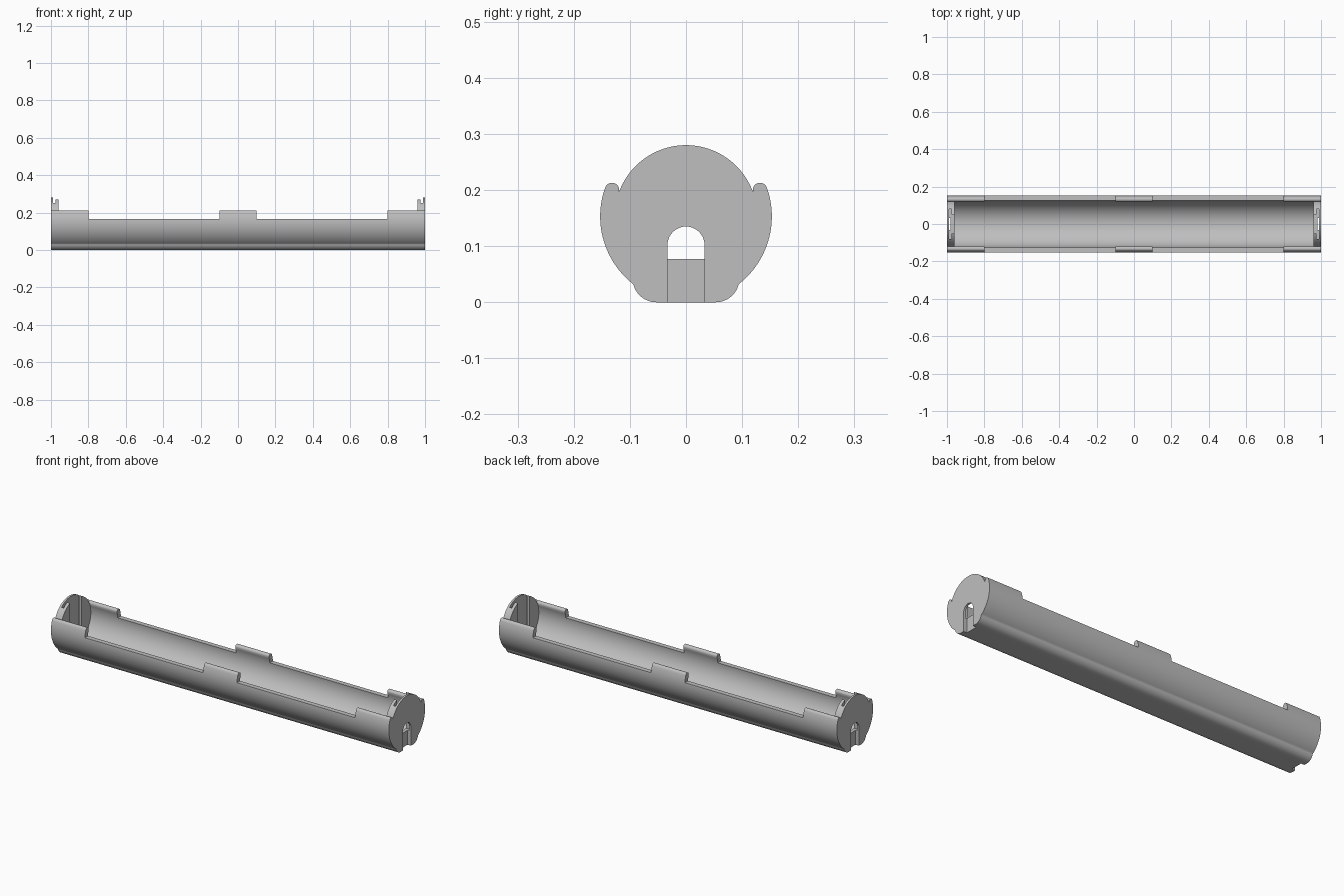
import bpy, bmesh
from math import cos, sin, radians

cube = bpy.data.objects.get("Cube")
if cube:
    bpy.data.objects.remove(cube)

AXIS_Z = 0.153       # height of the tube axis
R_OUT, R_IN = 0.153, 0.127
TIP = 19.6           # angle of the clip tips above the axis

grey = bpy.data.materials.new("plain grey plastic")
grey.use_nodes = True
grey.diffuse_color = (0.52, 0.52, 0.52, 1)
grey.node_tree.nodes["Principled BSDF"].inputs["Base Color"].default_value = grey.diffuse_color


def arc(cy, cz, r, a0, a1, n):
    angles = [radians(a0 + (a1 - a0) * i / n) for i in range(n + 1)]
    return [(cy + r * cos(a), cz + r * sin(a)) for a in angles]


def prism(name, outline, x0, x1):
    """Extrude a (y, z) outline along x."""
    bm = bmesh.new()
    face = bm.faces.new([bm.verts.new((x0, y, z)) for y, z in outline])
    ext = bmesh.ops.extrude_face_region(bm, geom=[face])
    moved = [v for v in ext["geom"] if isinstance(v, bmesh.types.BMVert)]
    bmesh.ops.translate(bm, verts=moved, vec=(x1 - x0, 0, 0))
    bmesh.ops.recalc_face_normals(bm, faces=bm.faces)
    mesh = bpy.data.meshes.new(name)
    bm.to_mesh(mesh)
    bm.free()
    mesh.materials.append(grey)
    obj = bpy.data.objects.new(name, mesh)
    bpy.context.collection.objects.link(obj)
    return obj


def rect(half_width, z0, z1):
    return [(-half_width, z0), (half_width, z0), (half_width, z1), (-half_width, z1)]


def cut(target, outline, x0, x1):
    cutter = prism("cutter", outline, x0, x1)
    cutter.hide_render = True
    mod = target.modifiers.new("cut", "BOOLEAN")
    mod.operation, mod.solver, mod.object = "DIFFERENCE", "EXACT", cutter
    bpy.context.view_layer.objects.active = target
    bpy.ops.object.modifier_apply(modifier=mod.name)
    bpy.data.objects.remove(cutter)


# Full cross-section: rounded foot, outer wall, round clip tip, end plate top
half = arc(0.053, 0.042, 0.042, -90, -16, 10)
half += arc(0, AXIS_Z, R_OUT, -52, TIP, 28)
tip_r = (R_OUT - R_IN) / 2
tip_mid = R_IN + tip_r
tip_y = tip_mid * cos(radians(TIP))
tip_z = AXIS_Z + tip_mid * sin(radians(TIP))
half += arc(tip_y, tip_z, tip_r, TIP, TIP + 180, 12)[1:]
half += arc(0, AXIS_Z, R_IN, TIP, 90, 28)[1:]
section = half + [(-y, z) for y, z in reversed(half[:-1])]
holder = prism("tube_holder", section, -1, 1)

# Round cavity, open at the top between the clips
cavity = arc(0, AXIS_Z, R_IN, 180 - TIP, 360 + TIP, 72)
cavity += [(cavity[-1][0], 0.4), (cavity[0][0], 0.4)]
cut(holder, cavity, -0.96, 0.96)

for side in (-1, 1):
    # Lowered rim between the end and middle clips
    cut(holder, rect(0.3, 0.167, 0.5), side * 0.1, side * 0.8)
    # Contact groove and its narrower window in the end plate
    cut(holder, rect(0.08, 0.077, 0.5), side * 0.976, side * 0.989)
    cut(holder, rect(0.05, 0.077, 0.5), side * 0.95, side * 0.98)
    # Arched wire notch on the outside
    arch = [(-0.033, -0.1), (0.033, -0.1)] + arc(0, 0.102, 0.033, 0, 180, 20)
    cut(holder, arch, side * 0.98, side * 1.1)

bpy.ops.object.select_all(action="DESELECT")
holder.select_set(True)
bpy.context.view_layer.objects.active = holder
bpy.ops.object.shade_smooth_by_angle(angle=radians(30))
